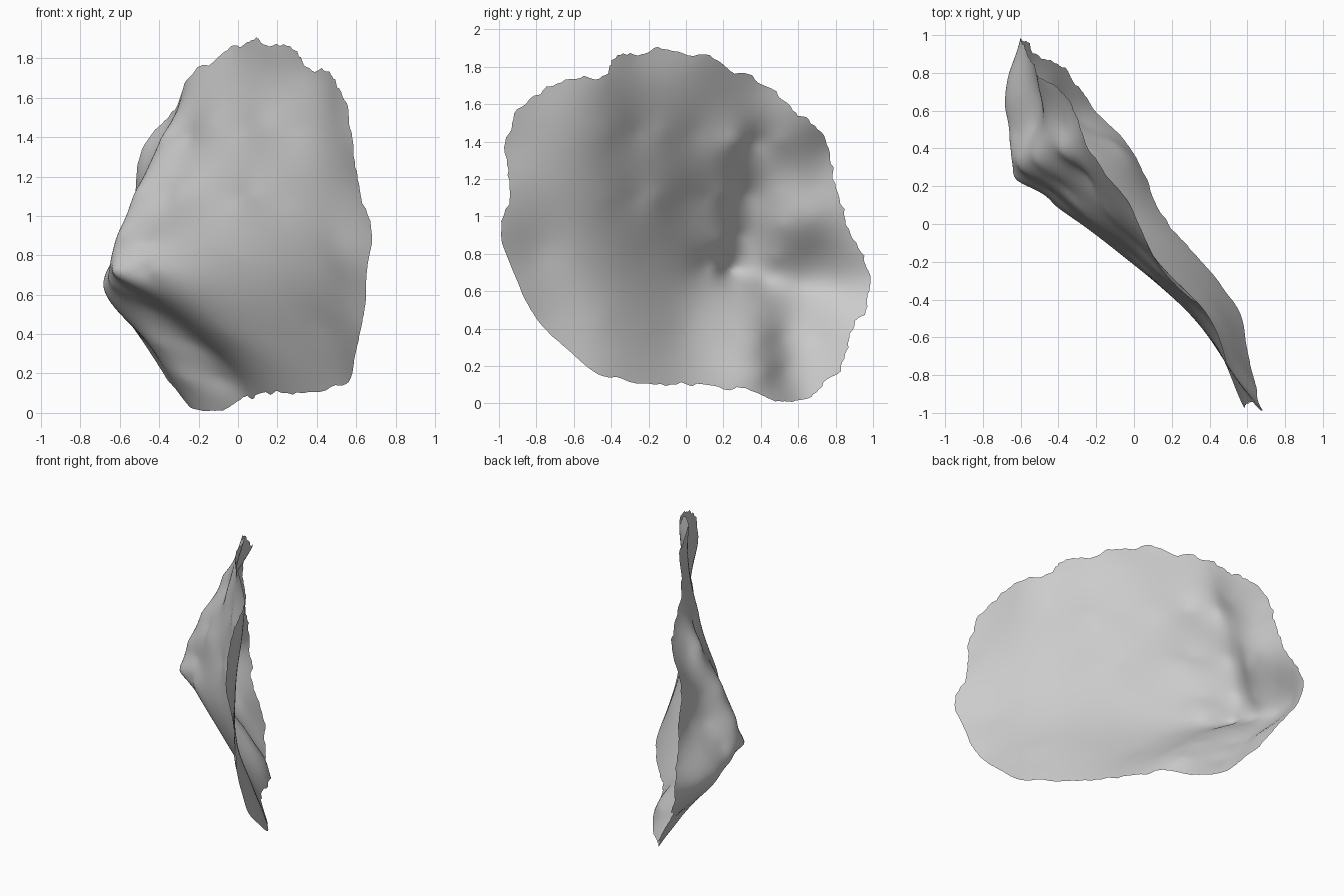
import bpy, bmesh, math, random
from mathutils import Vector

random.seed(4)
old_cube = bpy.data.objects.get("Cube")
if old_cube:
    bpy.data.objects.remove(old_cube, do_unlink=True)

SEGMENTS, RINGS = 240, 50
CENTRE = Vector((-.05, .85))

# Ragged rim of the sheet, as (y, z, x), clockwise from the top
RIM = [(-.1, 1.9, .07), (.1, 1.86, -.02), (.27, 1.78, -.15), (.41, 1.7, -.25),
       (.56, 1.58, -.3), (.67, 1.49, -.36), (.76, 1.35, -.48), (.81, 1.17, -.52),
       (.86, .97, -.54), (.94, .8, -.58), (.99, .65, -.6), (.95, .51, -.57),
       (.86, .36, -.48), (.84, .2, -.38), (.72, .07, -.28), (.61, .01, -.21),
       (.48, .01, -.08), (.37, .06, 0), (.2, .08, .08), (0, .09, .19),
       (-.2, .12, .35), (-.45, .15, .55), (-.62, .28, .59), (-.77, .42, .62),
       (-.88, .6, .65), (-.99, .92, .68), (-.93, 1.14, .61), (-.96, 1.35, .58),
       (-.92, 1.54, .56), (-.77, 1.67, .5), (-.6, 1.74, .45),
       (-.43, 1.75, .35), (-.38, 1.85, .28), (-.26, 1.87, .16)]

# Folds inside the sheet, as (y, z, x)
BROAD_HOLLOW = [(-.8, .8, .53), (-.6, .8, .41), (-.4, .8, .23), (-.2, .8, -.02),
                (0, .75, -.28), (-.75, 1.25, .49), (-.45, .45, .42),
                (-.2, .4, .18), (0, .4, -.06)]
UPPER_WAVES = [(-.42, 1.45, .31), (-.27, 1.45, .14), (-.12, 1.45, .03),
               (.05, 1.45, -.13), (.2, 1.45, -.21), (-.42, 1.1, .25),
               (-.27, 1.1, .08), (-.16, 1.1, -.01), (0, 1.1, -.21),
               (.1, 1.1, -.31)]
PINCH = [(.1, .72, -.42), (.16, .72, -.48), (.23, .71, -.62), (.3, .75, -.64),
         (.42, .65, -.64), (.2, .6, -.43), (.3, .62, -.52), (.4, .53, -.45),
         (.19, .87, -.46), (.28, .9, -.59)]
UPPER_FOLD = [(.2, 1.12, -.37), (.32, 1.12, -.51), (.27, 1.4, -.26),
              (.37, 1.4, -.38), (.5, 1.4, -.37), (.5, 1.12, -.49),
              (.7, 1.18, -.5), (.68, .99, -.5), (.52, .95, -.52),
              (.68, .8, -.62), (.48, .78, -.62)]
LOWER_FOLD = [(.26, .37, -.17), (.4, .35, -.23), (.51, .35, -.4),
              (.42, .17, -.09), (.52, .17, -.26), (.63, .17, -.33),
              (.7, .36, -.46), (.62, .63, -.68), (.8, .63, -.66)]


def kernel(dy, dz):
    r2 = dy * dy + dz * dz
    return r2 * math.log(r2) if r2 > 1e-9 else 0


def solve(matrix, values):
    """Gaussian elimination with pivoting."""
    rows = [row + [v] for row, v in zip(matrix, values)]
    n = len(rows)
    for i in range(n):
        p = max(range(i, n), key=lambda k: abs(rows[k][i]))
        rows[i], rows[p] = rows[p], rows[i]
        for k in range(i + 1, n):
            f = rows[k][i] / rows[i][i]
            if f:
                rows[k] = [a - f * b for a, b in zip(rows[k], rows[i])]
    result = [0] * n
    for i in reversed(range(n)):
        rest = sum(rows[i][j] * result[j] for j in range(i + 1, n))
        result[i] = (rows[i][n] - rest) / rows[i][i]
    return result


# Thin-plate surface through the rim and the folds
knots = RIM + BROAD_HOLLOW + UPPER_WAVES + PINCH + UPPER_FOLD + LOWER_FOLD
system = [[kernel(a[0] - b[0], a[1] - b[1]) for b in knots] + [1, a[0], a[1]]
          for a in knots]
for i in range(len(knots)):
    system[i][i] += .0004
system += [[1] * len(knots) + [0] * 3,
           [k[0] for k in knots] + [0] * 3,
           [k[1] for k in knots] + [0] * 3]
weights = solve(system, [k[2] for k in knots] + [0] * 3)


def sheet_depth(y, z):
    bend = sum(w * kernel(y - k[0], z - k[1]) for w, k in zip(weights, knots))
    return bend + weights[-3] + weights[-2] * y + weights[-1] * z


def rim_point(t):
    """Closed smooth curve through the rim, t from 0 to 1."""
    n = len(RIM)
    i, f = int(t * n), t * n % 1
    a, b, c, d = (Vector(RIM[(i + k) % n][:2]) for k in (-1, 0, 1, 2))
    return b + (c - a) * f / 2 + (a * 2 - b * 5 + c * 4 - d) * f * f / 2 \
        + (b * 3 - a - c * 3 + d) * f ** 3 / 2


# Small tears along the rim, calmer on the lower front corner
outline = []
nibble = 0
for s in range(SEGMENTS):
    p = rim_point(s / SEGMENTS)
    nibble = nibble * .7 + random.uniform(-.013, .013)
    calm = .15 if p.x < -.4 and p.y < .8 else 1
    calm = .4 if p.y < .06 or abs(p.x) > .96 else calm
    outline.append(p + (p - CENTRE).normalized() * nibble * calm)

# Sheet built as rings growing from the centre to the rim
bm = bmesh.new()


def add_point(p):
    return bm.verts.new((sheet_depth(p.x, p.y), p.x, max(p.y, 0)))


hub = add_point(CENTRE)
previous = None
for r in range(1, RINGS + 1):
    ring = [add_point(CENTRE.lerp(p, r / RINGS)) for p in outline]
    for s in range(SEGMENTS):
        t = (s + 1) % SEGMENTS
        if previous:
            bm.faces.new((previous[s], ring[s], ring[t], previous[t]))
        else:
            bm.faces.new((hub, ring[s], ring[t]))
    previous = ring
bmesh.ops.recalc_face_normals(bm, faces=bm.faces)
if sum(f.normal.x for f in bm.faces) < 0:
    bmesh.ops.reverse_faces(bm, faces=bm.faces)
for f in bm.faces:
    f.smooth = True

mesh = bpy.data.meshes.new("folded_sheet")
bm.to_mesh(mesh)
bm.free()
sheet = bpy.data.objects.new("folded_sheet", mesh)
bpy.context.collection.objects.link(sheet)

# Plain light grey
grey = bpy.data.materials.new("light_grey")
grey.use_nodes = True
colour = (.6, .6, .6, 1)
grey.diffuse_color = colour
grey.node_tree.nodes["Principled BSDF"].inputs["Base Color"].default_value = colour
mesh.materials.append(grey)
